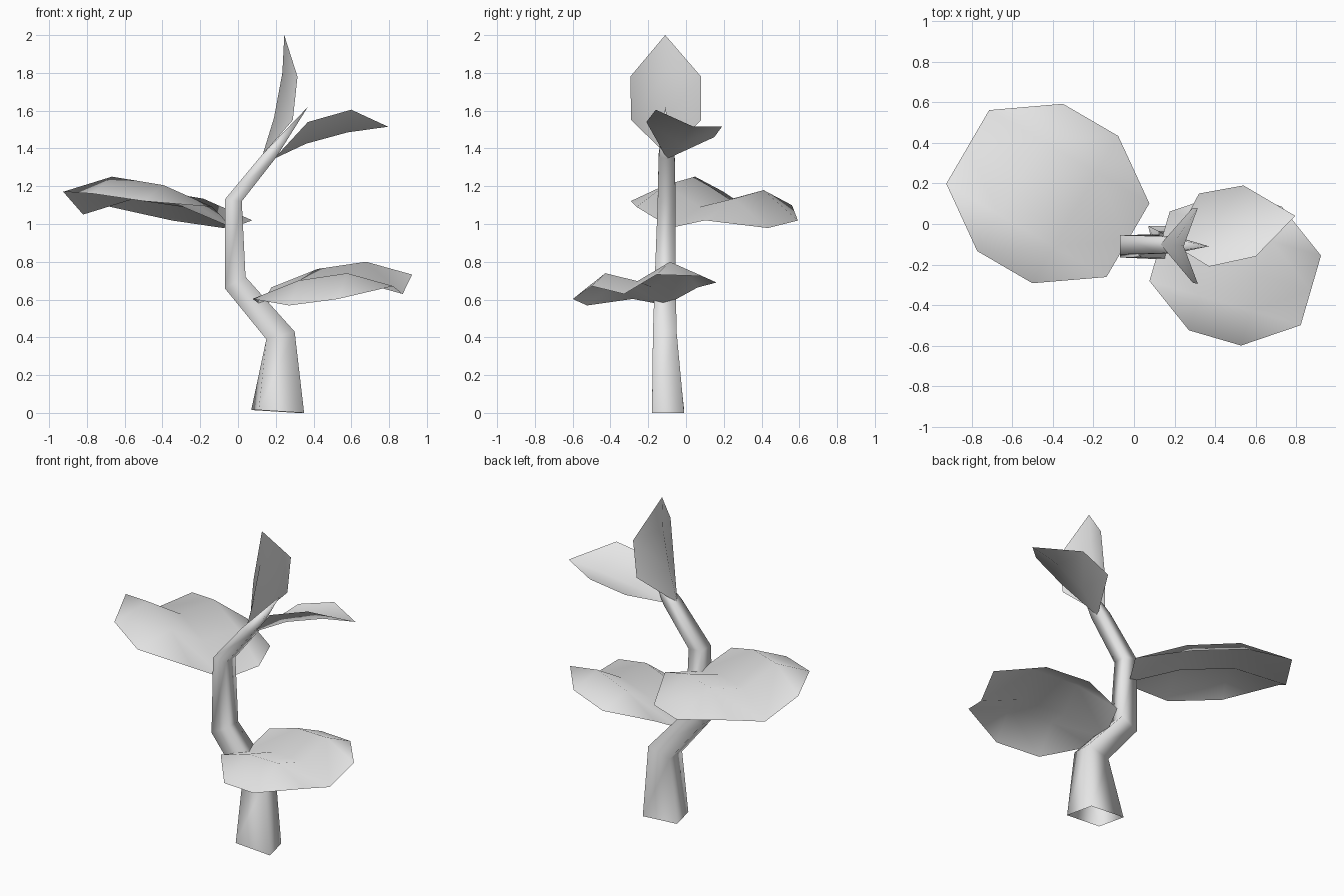
import bpy
import bmesh
from mathutils import Vector

cube = bpy.data.objects.get("Cube")
if cube:
    bpy.data.objects.remove(cube, do_unlink=True)

grey = bpy.data.materials.new("light grey")
grey.use_nodes = True
GREY = (0.8, 0.8, 0.8, 1)
grey.diffuse_color = GREY
grey.node_tree.nodes["Principled BSDF"].inputs["Base Color"].default_value = GREY


def finish(name, bm, up=False):
    """Turn a bmesh into a smooth shaded object; sheets face upwards."""
    bmesh.ops.recalc_face_normals(bm, faces=bm.faces)
    if up:
        bm.normal_update()
        if sum(f.normal.z for f in bm.faces) < 0:
            bmesh.ops.reverse_faces(bm, faces=bm.faces)
    for f in bm.faces:
        f.smooth = True
    mesh = bpy.data.meshes.new(name)
    bm.to_mesh(mesh)
    bm.free()
    mesh.materials.append(grey)
    obj = bpy.data.objects.new(name, mesh)
    bpy.context.collection.objects.link(obj)
    return obj


def bridge(bm, a, b):
    """Quads between two equally long rows of vertices."""
    for i in range(len(a) - 1):
        bm.faces.new((a[i], a[i + 1], b[i + 1], b[i]))


# Trunk: four-sided rings (left x, left z, right x, right z, front y, back y, skew)
def build_trunk():
    rings = [
        (0.07, 0.015, 0.35, 0.0, -0.18, -0.01, 0.04),
        (0.15, 0.39, 0.30, 0.43, -0.175, -0.05, 0.0),
        (-0.07, 0.66, 0.04, 0.72, -0.165, -0.055, 0.0),
        (-0.07, 1.13, 0.02, 1.12, -0.15, -0.055, 0.0),
        (0.13, 1.37, 0.20, 1.35, -0.145, -0.06, 0.0),
    ]
    bm = bmesh.new()
    prev = None
    for lx, lz, rx, rz, front, back, skew in rings:
        corners = [(lx + skew, front, lz), (rx, front, rz),
                   (rx - skew, back, rz), (lx, back, lz)]
        ring = [bm.verts.new(c) for c in corners]
        if prev:
            bridge(bm, prev + prev[:1], ring + ring[:1])
        prev = ring
    # Pointed end of the trunk
    tip = bm.verts.new((0.37, -0.11, 1.62))
    for i in range(4):
        bm.faces.new((prev[i], prev[(i + 1) % 4], tip))
    finish("trunk", bm)


# Broad leaf: eight-sided sheet with a sunken midrib and drooping rim.
# Each row: distance along the leaf, half width, heights from midrib to rim
ROWS = [
    (0.0, 0.21, (0.0, 0.075)),
    (0.30, 0.42, (0.11, 0.19, 0.07)),
    (0.615, 0.42, (0.15, 0.235, 0.11)),
    (0.914, 0.21, (0.07, 0.155)),
]
ROLL = 0.17


def build_broad_leaf(name, base, direction, size):
    along = Vector((*direction, 0)).normalized()
    side = Vector((-along.y, along.x, 0))
    base = Vector(base)
    bm = bmesh.new()
    grid = []
    for dist, half, heights in ROWS:
        n = len(heights) - 1
        row = {}
        for i in range(-n, n + 1):
            across = half * i / n
            height = heights[abs(i)] + ROLL * across
            point = along * dist + side * across + Vector((0, 0, height))
            row[i] = bm.verts.new(base + point * size)
        grid.append(row)
    near, mid_a, mid_b, far = grid
    bridge(bm, list(mid_a.values()), list(mid_b.values()))
    for end, mid in ((near, mid_a), (far, mid_b)):
        for s in (-1, 1):
            bm.faces.new((end[0], end[s], mid[s], mid[0]))
            bm.faces.new((end[s], mid[2 * s], mid[s]))
    finish(name, bm, up=True)


# Pointed leaf: two halves folded along a midrib between base and tip
def build_pointed_leaf(name, base, tip, rows):
    bm = bmesh.new()
    start, end = bm.verts.new(base), bm.verts.new(tip)
    a, b = [[bm.verts.new(p) for p in row] for row in rows]
    bridge(bm, a, b)
    for i in range(2):
        bm.faces.new((start, a[i], a[i + 1]))
        bm.faces.new((end, b[i], b[i + 1]))
    finish(name, bm, up=True)


build_trunk()
build_broad_leaf("large_leaf", (-0.03, -0.08, 0.98), (-0.79, 0.46), 1.0)
build_broad_leaf("lower_leaf", (0.126, -0.11, 0.57), (0.96, -0.28), 0.85)
build_pointed_leaf("side_leaf", (0.19, -0.10, 1.345), (0.795, 0.04, 1.515), [
    [(0.37, -0.21, 1.54), (0.36, -0.03, 1.425), (0.32, 0.15, 1.46)],
    [(0.60, -0.16, 1.605), (0.58, 0.02, 1.485), (0.54, 0.19, 1.515)],
])
build_pointed_leaf("top_leaf", (0.13, -0.10, 1.365), (0.245, -0.11, 2.0), [
    [(0.29, -0.29, 1.55), (0.19, -0.105, 1.56), (0.29, 0.08, 1.55)],
    [(0.315, -0.295, 1.78), (0.235, -0.105, 1.80), (0.315, 0.08, 1.78)],
])
